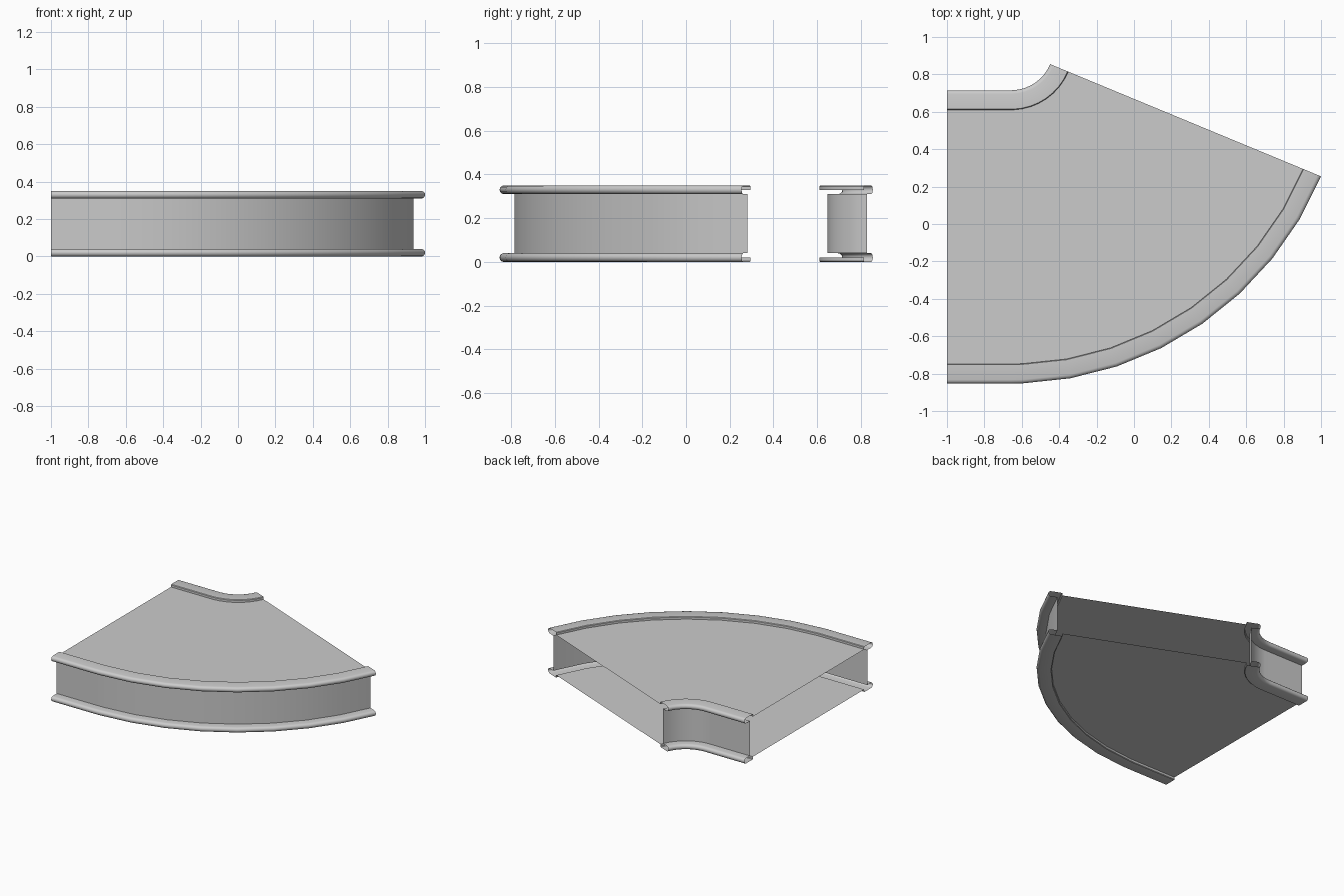
import bpy, bmesh, math

if "Cube" in bpy.data.objects:
    bpy.data.objects.remove(bpy.data.objects["Cube"])

# Bend layout: straight run from x=-1, then a 67.5 degree arc about (CX, CY)
CX, CY, R_OUT, R_IN, H = -0.657, 0.941, 1.794, 0.226, 0.35
RIM_W, WALL, RAD, STEP = 0.105, 0.068, 0.02, 0.02
ANGLES = [-90] + [-22.5 - 8.19 * k for k in range(8, -1, -1)]


def path(radius):
    pts = [(-1.0, CY - radius)]
    for a in ANGLES:
        t = math.radians(a)
        pts.append((CX + radius * math.cos(t), CY + radius * math.sin(t)))
    return pts


def finish(name, bm):
    me = bpy.data.meshes.new(name)
    bm.to_mesh(me)
    bm.free()
    ob = bpy.data.objects.new(name, me)
    bpy.context.collection.objects.link(ob)
    bpy.context.view_layer.objects.active = ob
    ob.select_set(True)
    bpy.ops.object.shade_smooth_by_angle(angle=math.radians(40))
    ob.select_set(False)


# Rail section (offset from outer edge, height): top rim, then mirrored below
half = [(RIM_W, H - STEP), (RIM_W, H - 0.004), (RIM_W - 0.004, H)]
for i in range(7):
    t = math.radians(90 + 30 * i)
    half.append((RAD + RAD * math.cos(t), H - RAD + RAD * math.sin(t)))
half.append((WALL, H - 2 * RAD))
section = half + [(o, H - z) for o, z in reversed(half)]


def rail(name, radius, sign):
    bm = bmesh.new()
    rows = [[bm.verts.new((x, y, z)) for x, y in path(radius + sign * o)]
            for o, z in section]
    for a, b in zip(rows, rows[1:]):
        for i in range(len(a) - 1):
            quad = (a[i], b[i], b[i + 1], a[i + 1])
            bm.faces.new(quad if sign < 0 else quad[::-1])
    finish(name, bm)


def plate(name, z, up):
    bm = bmesh.new()
    a = [bm.verts.new((x, y, z)) for x, y in path(R_OUT - RIM_W)]
    b = [bm.verts.new((x, y, z)) for x, y in path(R_IN + RIM_W)]
    for i in range(len(a) - 1):
        quad = (a[i], a[i + 1], b[i + 1], b[i])
        bm.faces.new(quad if up else quad[::-1])
    finish(name, bm)


# Side rails
rail("outer_rail", R_OUT, -1)
rail("inner_rail", R_IN, 1)
# Thin cover and floor sheets, set slightly inside the rims
plate("top_cover", H - STEP, True)
plate("bottom_floor", STEP, False)
